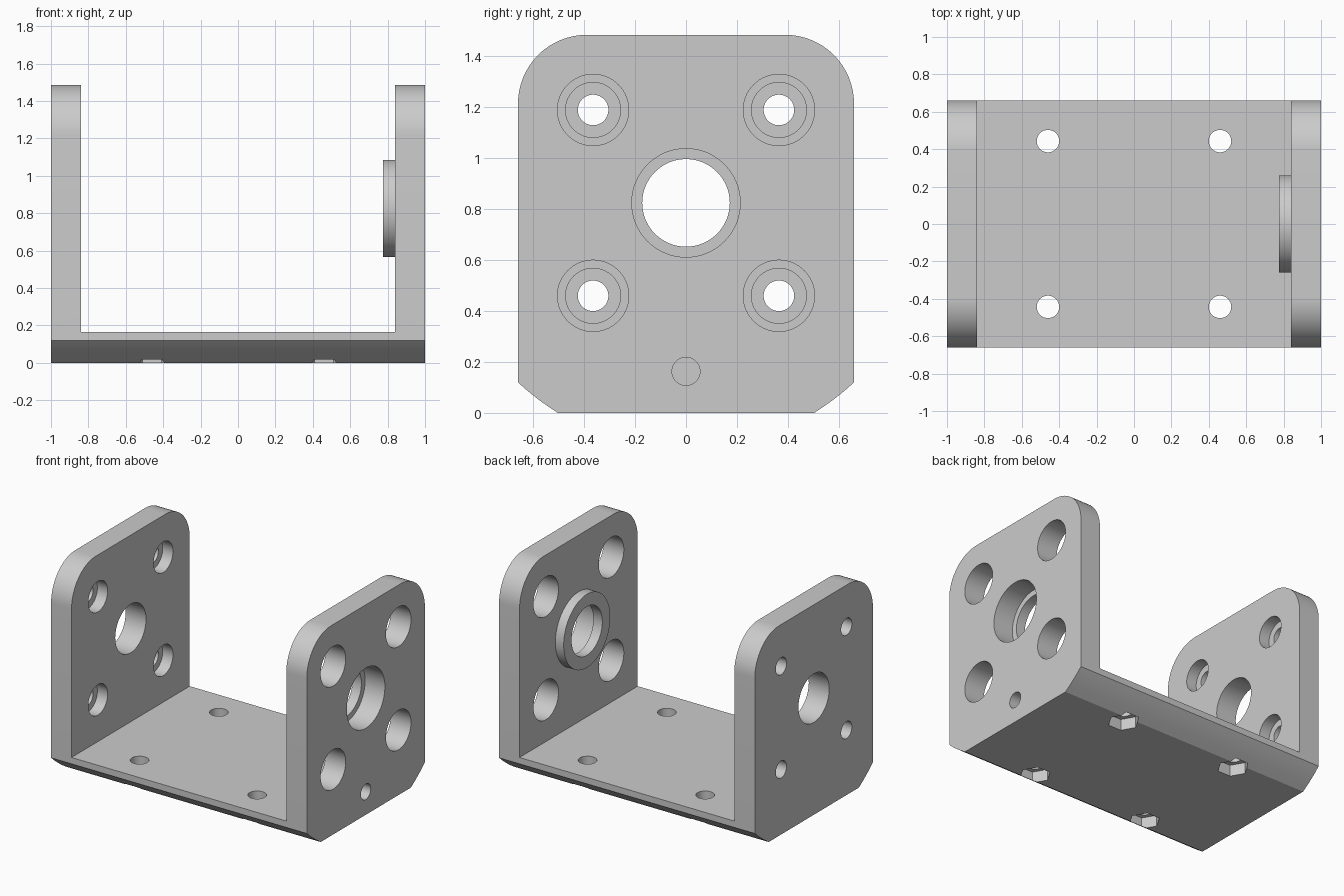
import bpy, bmesh
from math import sin, cos, pi, atan2, hypot
from mathutils import Matrix

cube = bpy.data.objects.get("Cube")
if cube:
    bpy.data.objects.remove(cube, do_unlink=True)

HALF_Y, HEIGHT = 0.66, 1.485
INNER_X, FLOOR_Z = 0.84, 0.165
AXIS_Z = 0.825          # height of the shaft axis

grey = bpy.data.materials.new("plain grey")
grey.use_nodes = True
grey.diffuse_color = (0.6, 0.6, 0.6, 1)
grey.node_tree.nodes["Principled BSDF"].inputs["Base Color"].default_value = (0.6, 0.6, 0.6, 1)


def make_object(name, bm):
    bmesh.ops.recalc_face_normals(bm, faces=bm.faces)
    mesh = bpy.data.meshes.new(name)
    bm.to_mesh(mesh)
    bm.free()
    mesh.materials.append(grey)
    obj = bpy.data.objects.new(name, mesh)
    bpy.context.collection.objects.link(obj)
    return obj


def cylinder(name, axis, start, end, radius, a, b, sides=64):
    """Cylinder from start to end; (a, b) is (y, z) on the x axis or (x, y) on the z axis."""
    bm = bmesh.new()
    mid = (start + end) / 2
    if axis == "X":
        place = Matrix.Translation((mid, a, b)) @ Matrix.Rotation(pi / 2, 4, "Y")
    else:
        place = Matrix.Translation((a, b, mid))
    bmesh.ops.create_cone(bm, cap_ends=True, segments=sides, radius1=radius,
                          radius2=radius, depth=end - start, matrix=place)
    return make_object(name, bm)


def combine(body, tool, operation="DIFFERENCE"):
    tool.hide_render = True
    mod = body.modifiers.new(operation.title(), "BOOLEAN")
    mod.operation, mod.solver, mod.object = operation, "EXACT", tool
    bpy.context.view_layer.objects.active = body
    bpy.ops.object.modifier_apply(modifier=mod.name)
    bpy.data.objects.remove(tool, do_unlink=True)


def arc(cy, cz, radius, start, end, steps):
    return [(cy + radius * cos(start + (end - start) * i / steps),
             cz + radius * sin(start + (end - start) * i / steps)) for i in range(steps + 1)]


# End profile: rounded top corners, lower corners trimmed by an arc about the shaft axis
corner = 0.27
trim_radius = hypot(HALF_Y, AXIS_Z - 0.12)
trim_low = atan2(-AXIS_Z, 0.505)
trim_high = atan2(0.12 - AXIS_Z, HALF_Y)
half = arc(0, AXIS_Z, trim_radius, trim_low, trim_high, 6)
half[0] = (half[0][0], 0)
half += arc(HALF_Y - corner, HEIGHT - corner, corner, 0, pi / 2, 16)
profile = half + [(-y, z) for y, z in reversed(half)]

bm = bmesh.new()
end_face = bm.faces.new([bm.verts.new((-1, y, z)) for y, z in profile])
extruded = bmesh.ops.extrude_face_region(bm, geom=[end_face])
bmesh.ops.translate(bm, vec=(2, 0, 0),
                    verts=[v for v in extruded["geom"] if isinstance(v, bmesh.types.BMVert)])
bracket = make_object("bracket", bm)

# Open channel between the two end plates
bm = bmesh.new()
bmesh.ops.create_cube(bm, size=1, matrix=Matrix.Translation((0, 0, FLOOR_Z + 1))
                      @ Matrix.Diagonal((2 * INNER_X, 2, 2, 1)))
combine(bracket, make_object("channel_cutter", bm))

# Bearing boss on the inside of the left plate
combine(bracket, cylinder("bearing_boss", "X", 0.775, 0.9, 0.26, 0, AXIS_Z), "UNION")

# Shaft holes and bearing seat
combine(bracket, cylinder("shaft_cutter", "X", -1.1, 1.1, 0.172, 0, AXIS_Z))
combine(bracket, cylinder("seat_cutter", "X", INNER_X + 0.005, 1.1, 0.213, 0, AXIS_Z))

# Bolt holes: wide access holes on the left plate, counterbored ones on the right plate
for y in (-0.365, 0.365):
    for z in (AXIS_Z - 0.365, AXIS_Z + 0.365):
        combine(bracket, cylinder("access_cutter", "X", 0.7, 1.1, 0.14, y, z))
        combine(bracket, cylinder("counterbore_cutter", "X", -0.92, -0.7, 0.108, y, z))
        combine(bracket, cylinder("bolt_cutter", "X", -1.1, -0.8, 0.06, y, z))

# Blind pin hole low on the left plate
combine(bracket, cylinder("pin_cutter", "X", 0.9, 1.1, 0.055, 0, 0.163))

# Base screw holes with hexagonal nut pockets underneath
for x in (-0.46, 0.46):
    for y in (-0.443, 0.443):
        combine(bracket, cylinder("screw_cutter", "Z", -0.1, 0.3, 0.06, x, y))
        nut = cylinder("nut_cutter", "Z", -0.1, 0.08, 0.102, 0, 0, 6)
        nut.data.transform(Matrix.Translation((x, y, 0)) @ Matrix.Rotation(pi / 6, 4, "Z"))
        combine(bracket, nut)

bpy.ops.object.select_all(action="DESELECT")
bracket.select_set(True)
bpy.context.view_layer.objects.active = bracket
bpy.ops.object.shade_smooth_by_angle(angle=pi / 7)
